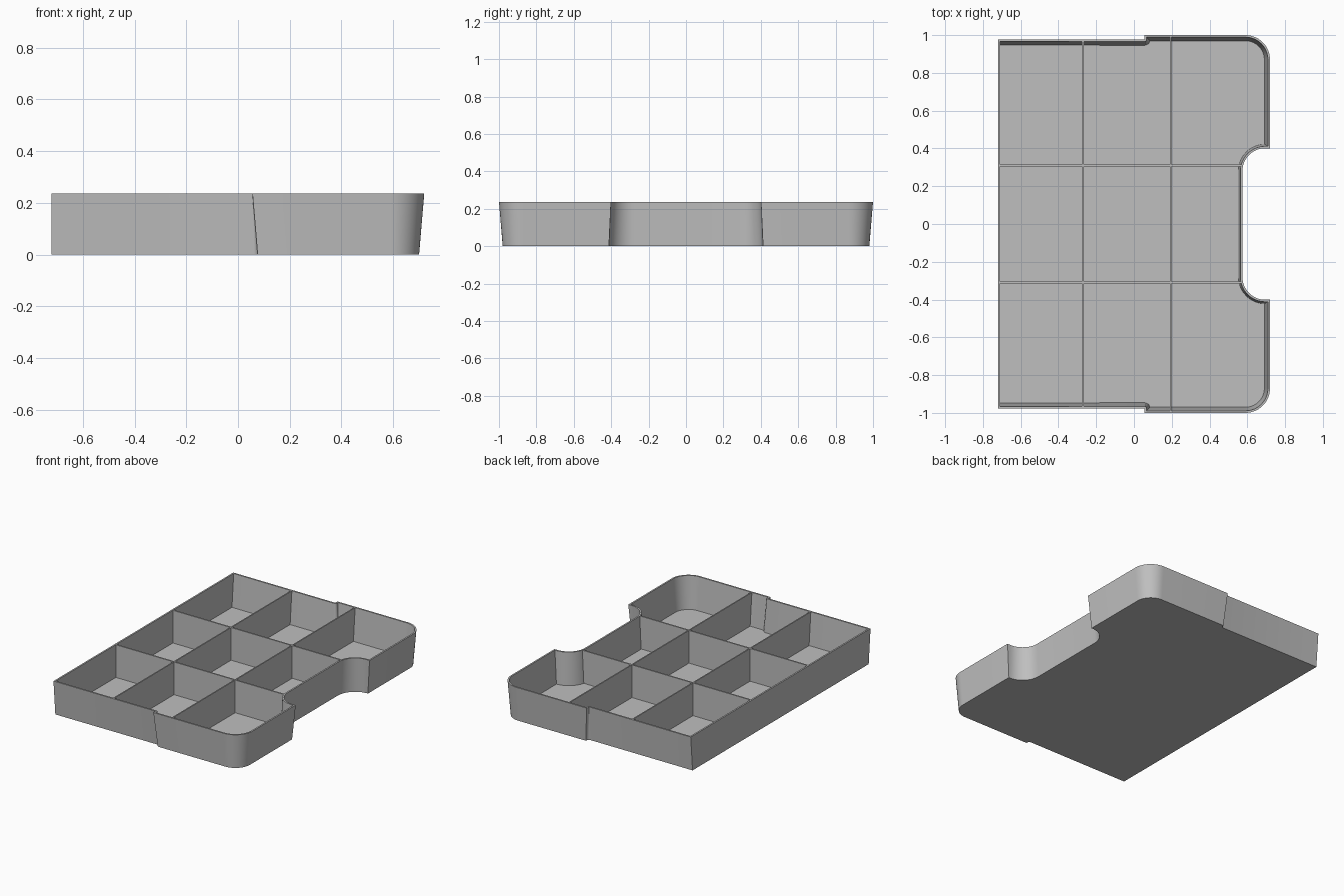
import bpy
import bmesh
from math import cos, sin, radians

cube = bpy.data.objects.get("Cube")
if cube:
    bpy.data.objects.remove(cube, do_unlink=True)

HEIGHT = 0.237
FLOOR = 0.012
WALL = 0.011
DRAFT = 0.02          # inward slope of the outer walls
NOTCH_DRAFT = 0.011   # gentler slope around the notch

grey = bpy.data.materials.new("plain grey")
grey.use_nodes = True
grey.diffuse_color = (0.52, 0.52, 0.52, 1)
grey.node_tree.nodes["Principled BSDF"].inputs["Base Color"].default_value = grey.diffuse_color


def arc(cx, cy, r, start, end, steps):
    angles = [radians(start + (end - start) * i / steps) for i in range(steps + 1)]
    return [(cx + r * cos(a), cy + r * sin(a)) for a in angles]


def outline(fraction, wall):
    """Tray outline, at a fraction of the draft and inset by the wall."""
    d = DRAFT * fraction + wall
    n = NOTCH_DRAFT * fraction + wall
    half = [(-0.72 + wall, 0.977 - d)]
    half += arc(0.055, 0.977, 0.001 + d, -90, 0, 5)      # side step
    half += [(0.056 + d, 1.0 - d)]
    half += arc(0.59, 0.87, 0.13 - d, 90, 0, 14)         # outer corner
    half += [(0.72 - d, 0.401 + n)]
    half += arc(0.695, 0.28, 0.121 + n, 90, 180, 14)     # notch corner
    return half + [(x, -y) for x, y in reversed(half)]


def loft(name, loops):
    """Skin closed loops of (points, z) and cap both ends."""
    bm = bmesh.new()
    rings = [[bm.verts.new((x, y, z)) for x, y in pts] for pts, z in loops]
    for a, b in zip(rings, rings[1:]):
        for i in range(len(a)):
            j = (i + 1) % len(a)
            bm.faces.new((a[i], a[j], b[j], b[i]))
    bm.faces.new(rings[0])
    bm.faces.new(rings[-1])
    bmesh.ops.recalc_face_normals(bm, faces=bm.faces)
    mesh = bpy.data.meshes.new(name)
    bm.to_mesh(mesh)
    bm.free()
    mesh.materials.append(grey)
    obj = bpy.data.objects.new(name, mesh)
    bpy.context.collection.objects.link(obj)
    return obj


def rectangle(x0, x1, y0, y1):
    return [(x0, y0), (x1, y0), (x1, y1), (x0, y1)]


# Hollow tray: outer wall, rim, inner wall and floor
low = 1 - FLOOR / HEIGHT
tray = loft("tray", [(outline(1, 0), 0), (outline(0, 0), HEIGHT),
                     (outline(0, WALL), HEIGHT), (outline(low, WALL), FLOOR)])
bpy.context.view_layer.objects.active = tray
tray.select_set(True)
bpy.ops.object.shade_smooth_by_angle(angle=radians(30))

# Dividers running front to back, ends following the sloped walls
TOP = HEIGHT - 0.0005
for name, x, reach in (("left_cross_divider", -0.27, 0.972), ("right_cross_divider", 0.195, 0.995)):
    loft(name, [(rectangle(x - 0.004, x + 0.004, -reach + DRAFT, reach - DRAFT), FLOOR / 2),
                (rectangle(x - 0.004, x + 0.004, -reach, reach), TOP)])

# Dividers running side to side, ending in the notch corners
for name, y in (("front_long_divider", -0.31), ("back_long_divider", 0.31)):
    loft(name, [(rectangle(-0.715, 0.571 - NOTCH_DRAFT, y - 0.005, y + 0.005), FLOOR / 2),
                (rectangle(-0.715, 0.571, y - 0.005, y + 0.005), TOP)])
